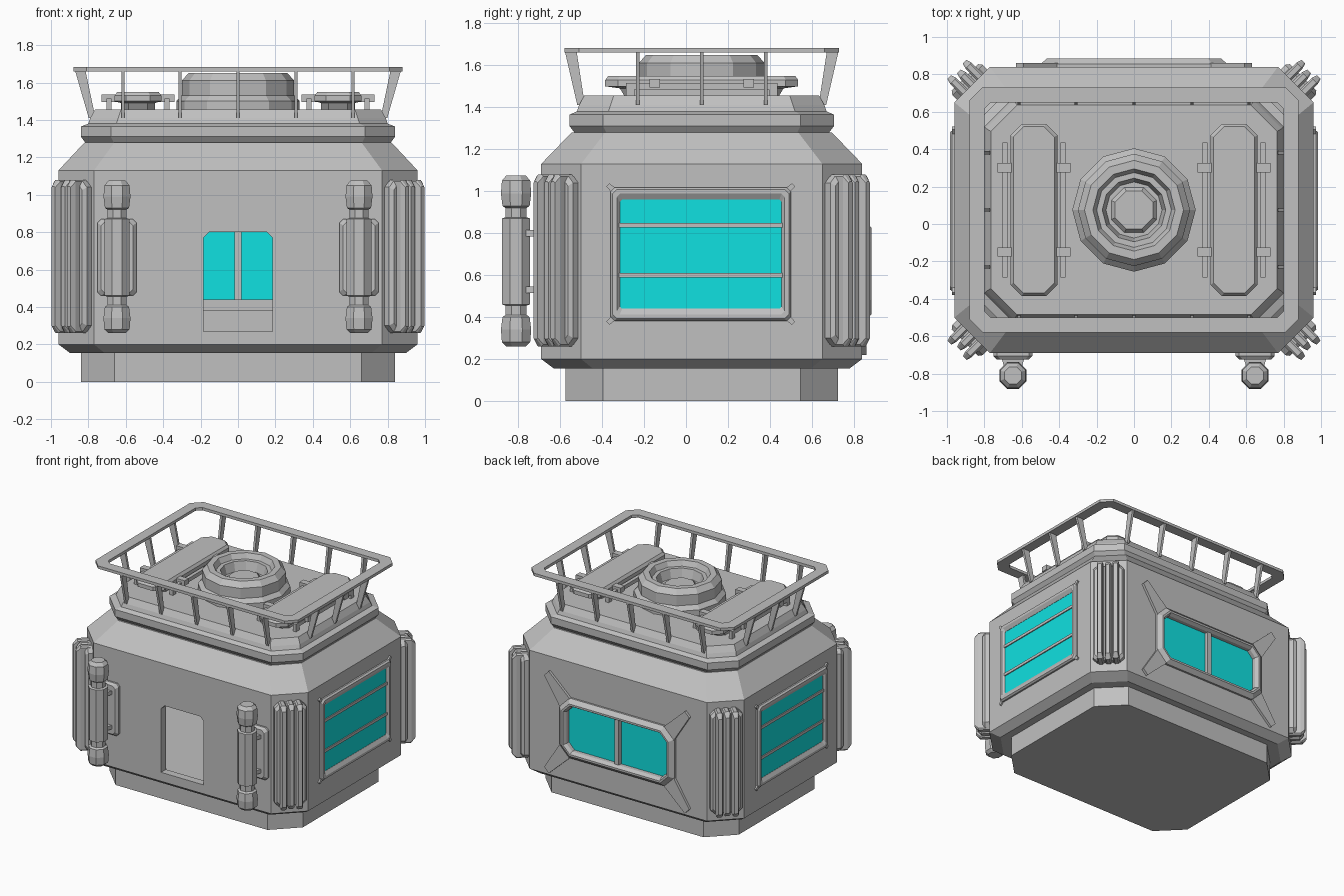
import bpy, bmesh, math
from mathutils import Matrix, Vector

if "Cube" in bpy.data.objects:
    bpy.data.objects.remove(bpy.data.objects["Cube"])

CY = 0.075                      # centre of the cabin in y
HX, HY = 0.96, 0.765            # half sizes of the cabin walls
HOME = Matrix.Translation((0, CY, 0))


def material(name, rgb):
    m = bpy.data.materials.new(name)
    m.use_nodes = True
    m.diffuse_color = (*rgb, 1)
    m.node_tree.nodes["Principled BSDF"].inputs["Base Color"].default_value = (*rgb, 1)
    return m


GREY = material("grey_metal", (0.53, 0.53, 0.53))
CYAN = material("cyan_glass", (0.005, 0.75, 0.75))


# Cross-sections
def rect(hx, hy, cx=0, cy=0):
    return [(cx + hx, cy + hy), (cx - hx, cy + hy), (cx - hx, cy - hy), (cx + hx, cy - hy)]


def octo(hx, hy, c, cx=0, cy=0):
    return [(cx + a, cy + b) for a, b in (
        (hx, hy - c), (hx - c, hy), (c - hx, hy), (-hx, hy - c),
        (-hx, c - hy), (c - hx, -hy), (hx - c, -hy), (hx, c - hy))]


def ngon(r, n, turn=0.0):
    return [(r * math.cos(turn + math.tau * i / n), r * math.sin(turn + math.tau * i / n))
            for i in range(n)]


def loft(name, sections, mat=GREY, matrix=HOME, closed=False):
    """Skin a list of (outline, height); closed joins the last section to the first."""
    bm = bmesh.new()
    rings = [[bm.verts.new(matrix @ Vector((x, y, h))) for x, y in pts] for pts, h in sections]
    pairs = list(zip(rings, rings[1:]))
    if closed:
        pairs.append((rings[-1], rings[0]))
    else:
        bm.faces.new(rings[0])
        bm.faces.new(rings[-1])
    n = len(rings[0])
    for a, b in pairs:
        for i in range(n):
            j = (i + 1) % n
            bm.faces.new((a[i], a[j], b[j], b[i]))
    bmesh.ops.recalc_face_normals(bm, faces=bm.faces)
    mesh = bpy.data.meshes.new(name)
    bm.to_mesh(mesh)
    bm.free()
    mesh.materials.append(mat)
    obj = bpy.data.objects.new(name, mesh)
    bpy.context.scene.collection.objects.link(obj)
    return obj


def slab(name, pts, h0, h1, mat=GREY, matrix=HOME):
    return loft(name, [(pts, h0), (pts, h1)], mat, matrix)


def wall(degrees, x, y, z):
    """Frame on a wall: local x sideways, local y up, local z outward."""
    c, s = math.cos(math.radians(degrees)), math.sin(math.radians(degrees))
    return Matrix(((-s, 0, c, x), (c, 0, s, y), (0, 1, 0, z), (0, 0, 0, 1)))


def cut(obj, cutter):
    mod = obj.modifiers.new("cut", 'BOOLEAN')
    mod.operation, mod.solver, mod.object = 'DIFFERENCE', 'EXACT', cutter
    bpy.context.view_layer.objects.active = obj
    bpy.ops.object.modifier_apply(modifier=mod.name)
    bpy.data.objects.remove(cutter)


# Foundation, hollow cabin and stepped roof
slab("foundation", octo(0.84, 0.65, 0.18), 0, 0.17)
cabin = loft("cabin", [(octo(0.90, 0.705, 0.185), 0.155), (octo(HX, HY, 0.19), 0.20),
                       (octo(HX, HY, 0.19), 1.13), (octo(0.82, 0.62, 0.16), 1.28)])
loft("roof", [(octo(0.81, 0.60, 0.15), 1.27), (octo(0.84, 0.63, 0.16), 1.31),
              (octo(0.84, 0.63, 0.16), 1.365), (octo(0.80, 0.595, 0.15), 1.38),
              (octo(0.79, 0.585, 0.15), 1.41), (octo(0.765, 0.56, 0.14), 1.455)])
front = wall(-90, 0, CY - HY, 0)
back = wall(90, 0, CY + HY, 0.62)
cut(cabin, slab("cavity_cutter", octo(0.90, 0.705, 0.17), 0.265, 1.1))
door = [(-0.185, 0.27), (0.185, 0.27), (0.185, 0.77), (0.155, 0.80), (-0.155, 0.80), (-0.185, 0.77)]
cut(cabin, slab("door_cutter", door, -0.1, 0.1, matrix=front))
cut(cabin, slab("window_cutter", octo(0.44, 0.18, 0.05), -0.1, 0.1, matrix=back))

# Back window with splayed corner braces
slab("back_glass", octo(0.45, 0.19, 0.05), -0.02, -0.012, CYAN, back)
slab("back_mullion", rect(0.018, 0.185), -0.06, 0.02, matrix=back)
slab("back_sill", rect(0.5, 0.03, 0, -0.21), -0.09, -0.05, matrix=back)
loft("back_window_frame", [(octo(0.50, 0.235, 0.08), -0.01), (octo(0.50, 0.235, 0.08), 0.015),
                           (octo(0.465, 0.205, 0.07), 0.045), (octo(0.45, 0.19, 0.06), 0.045),
                           (octo(0.435, 0.175, 0.05), 0.02), (octo(0.435, 0.175, 0.05), -0.01)],
     matrix=back, closed=True)
for sx in (-1, 1):
    for sy in (-1, 1):
        brace = [(0.40, 0.225), (0.49, 0.14), (0.63, 0.36), (0.59, 0.40)]
        slab("window_brace", [(sx * x, sy * y) for x, y in brace], -0.01, 0.02, matrix=back)

# Side windows with two cross bars
for side, angle in ((1, 0), (-1, 180)):
    m = wall(angle, side * HX, CY - 0.005, 0.70)
    slab("side_glass", rect(0.385, 0.26), -0.003, 0.006, CYAN, m)
    loft("side_window_frame", [(octo(0.43, 0.318, 0.02), -0.01), (octo(0.43, 0.318, 0.02), 0.012),
                               (octo(0.42, 0.308, 0.02), 0.025), (octo(0.40, 0.288, 0.015), 0.025),
                               (octo(0.385, 0.26, 0.01), 0.008), (octo(0.385, 0.26, 0.01), -0.01)],
         matrix=m, closed=True)
    for v in (-0.1, 0.138):
        slab("side_window_bar", rect(0.39, 0.011, 0, v), 0, 0.014, matrix=m)
    for sx in (-1, 1):
        for sy in (-1, 1):
            tab = [(0.40, 0.31), (0.42, 0.29), (0.45, 0.322), (0.435, 0.337)]
            slab("frame_corner_tab", [(sx * x, sy * y) for x, y in tab], -0.005, 0.012, matrix=m)

# Ribbed columns on the four cut corners
for sx in (-1, 1):
    for sy in (-1, 1):
        angle = math.degrees(math.atan2(sy, sx))
        m = wall(angle, sx * (HX - 0.095), CY + sy * (HY - 0.095), 0.67)
        loft("corner_plate", [(octo(0.115, 0.40, 0.03), -0.02), (octo(0.115, 0.40, 0.03), 0.035),
                              (octo(0.10, 0.385, 0.03), 0.055)], matrix=m)
        for t, h in ((-0.058, 0.115), (0, 0.10), (0.058, 0.115)):
            loft("corner_rib", [(octo(0.023, 0.41, 0.01, t), -0.01),
                                (octo(0.023, 0.41, 0.01, t), h - 0.03),
                                (octo(0.014, 0.375, 0.006, t), h)], matrix=m)

# Tanks with wall brackets either side of the door
tank = [(0.05, 0.26), (0.073, 0.28), (0.078, 0.34), (0.07, 0.40), (0.055, 0.41), (0.055, 0.455),
        (0.073, 0.46), (0.073, 0.87), (0.055, 0.875), (0.055, 0.92), (0.07, 0.93), (0.078, 0.99),
        (0.073, 1.05), (0.05, 1.075)]
for sx in (-1, 1):
    x = sx * 0.647
    loft("tank", [(ngon(r, 8, math.pi / 8), z) for r, z in tank],
         matrix=Matrix.Translation((x, -0.81, 0)))
    m = wall(-90, x, CY - HY, 0.665)
    loft("tank_bracket", [(octo(0.105, 0.205, 0.02), -0.01), (octo(0.105, 0.205, 0.02), 0.015),
                          (octo(0.085, 0.19, 0.02), 0.035)], matrix=m)
    for v in (-0.135, 0.135):
        loft("bracket_arm", [(rect(0.07, 0.015, 0, v), 0), (rect(0.045, 0.015, 0, v), 0.08)], matrix=m)

# Round roof hatch with a sunken centre
hatch = [(0.33, 1.44), (0.33, 1.50), (0.30, 1.53), (0.30, 1.61), (0.265, 1.65), (0.22, 1.65),
         (0.20, 1.61), (0.17, 1.61), (0.15, 1.54)]
loft("roof_hatch", [(ngon(r, 12), z) for r, z in hatch])
loft("hatch_lens", [(ngon(0.14, 8, math.pi / 8), 1.53), (ngon(0.11, 8, math.pi / 8), 1.565)])

# Roof boxes with side rods and clamps
for sx in (-1, 1):
    x = sx * 0.535
    loft("roof_box", [(octo(0.09, 0.36, 0.04, x), 1.44), (octo(0.09, 0.39, 0.04, x), 1.49),
                      (octo(0.125, 0.46, 0.06, x), 1.50), (octo(0.125, 0.46, 0.06, x), 1.53),
                      (octo(0.11, 0.445, 0.055, x), 1.55)])
    for sy in (-1, 1):
        slab("box_clamp", rect(0.195, 0.025, x, sy * 0.225), 1.495, 1.535)
    for side in (-1, 1):
        rx = x + side * 0.155
        slab("box_rod", rect(0.014, 0.36, rx), 1.485, 1.515)
        for sy in (-1, 1):
            slab("rod_foot", rect(0.014, 0.02, rx, sy * 0.34), 1.44, 1.50)

# Roof railing on outward leaning posts
outer, inner = octo(0.88, 0.655, 0.07), octo(0.80, 0.575, 0.035)
loft("railing", [(outer, 1.66), (outer, 1.682), (inner, 1.682), (inner, 1.66)], closed=True)
for s in (-1, 1):
    for x in (-0.615, -0.31, 0, 0.31, 0.615):
        loft("rail_post", [(rect(0.009, 0.018, x, s * 0.575), 1.41),
                           (rect(0.009, 0.028, x, s * 0.625), 1.67)])
    for y in (-0.305, 0, 0.305):
        loft("rail_post", [(rect(0.018, 0.009, s * 0.78, y), 1.41),
                           (rect(0.028, 0.009, s * 0.845, y), 1.67)])
